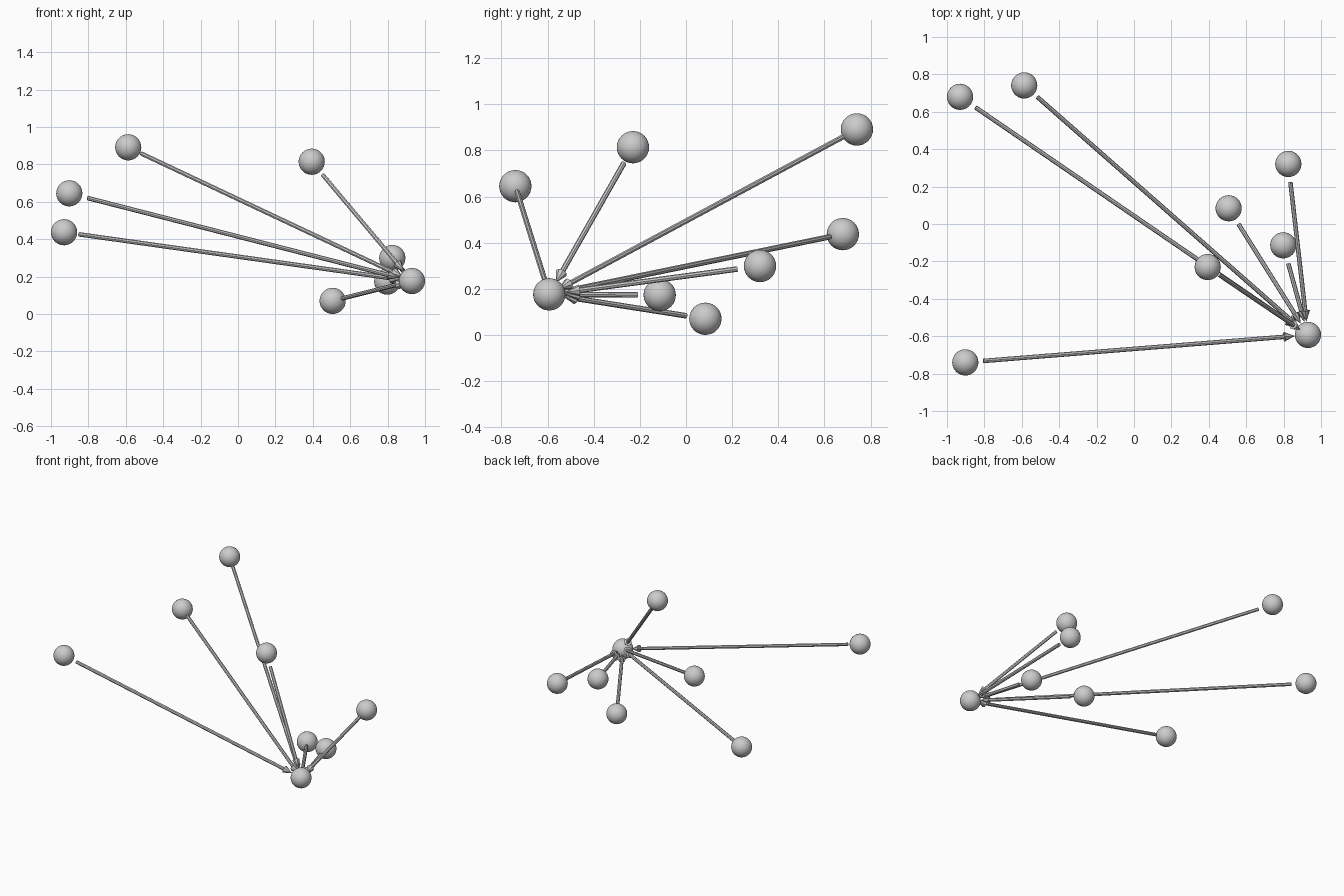
import bpy
import bmesh
from mathutils import Matrix, Vector

cube = bpy.data.objects.get("Cube")
if cube:
    bpy.data.objects.remove(cube, do_unlink=True)

GREY = (0.6, 0.6, 0.6, 1)
grey = bpy.data.materials.new("light grey")
grey.diffuse_color = GREY
grey.use_nodes = True
grey.node_tree.nodes["Principled BSDF"].inputs["Base Color"].default_value = GREY

BALL_R = 0.07
ROD_R = 0.012
HEAD_R = 0.026
START_GAP = 0.1    # ball centre to rod start
HEAD_BASE = 0.132  # hub centre to arrowhead base
HEAD_TIP = 0.072   # hub centre to arrowhead tip


def finish(bm, name):
    mesh = bpy.data.meshes.new(name)
    bm.to_mesh(mesh)
    bm.free()
    mesh.materials.append(grey)
    obj = bpy.data.objects.new(name, mesh)
    bpy.context.collection.objects.link(obj)


def ball(name, centre):
    bm = bmesh.new()
    bmesh.ops.create_uvsphere(bm, u_segments=32, v_segments=16, radius=BALL_R,
                              matrix=Matrix.Translation(centre))
    for face in bm.faces:
        face.smooth = True
    finish(bm, name)


def cone(name, start, end, r1, r2):
    """Closed eight-sided cone or cylinder running from start to end."""
    axis = end - start
    turn = axis.to_track_quat('Z', 'Y').to_matrix().to_4x4()
    bm = bmesh.new()
    bmesh.ops.create_cone(bm, cap_ends=True, segments=8, radius1=r1, radius2=r2,
                          depth=axis.length,
                          matrix=Matrix.Translation((start + end) / 2) @ turn)
    finish(bm, name)


# Hub that all arrows point to
hub = Vector((0.93, -0.593, 0.176))
ball("hub_ball", hub)

# Outer balls, each with an arrow towards the hub
outer = [
    (-0.587, 0.741, 0.891),
    (-0.93, 0.68, 0.437),
    (-0.902, -0.74, 0.645),
    (0.394, -0.23, 0.814),
    (0.825, 0.321, 0.299),
    (0.506, 0.084, 0.07),
    (0.798, -0.114, 0.173),
]
for i, point in enumerate(outer, 1):
    centre = Vector(point)
    toward = (hub - centre).normalized()
    base = hub - toward * HEAD_BASE
    ball(f"outer_ball_{i}", centre)
    cone(f"arrow_rod_{i}", centre + toward * START_GAP, base, ROD_R, ROD_R)
    cone(f"arrow_head_{i}", base, hub - toward * HEAD_TIP, HEAD_R, 0)
